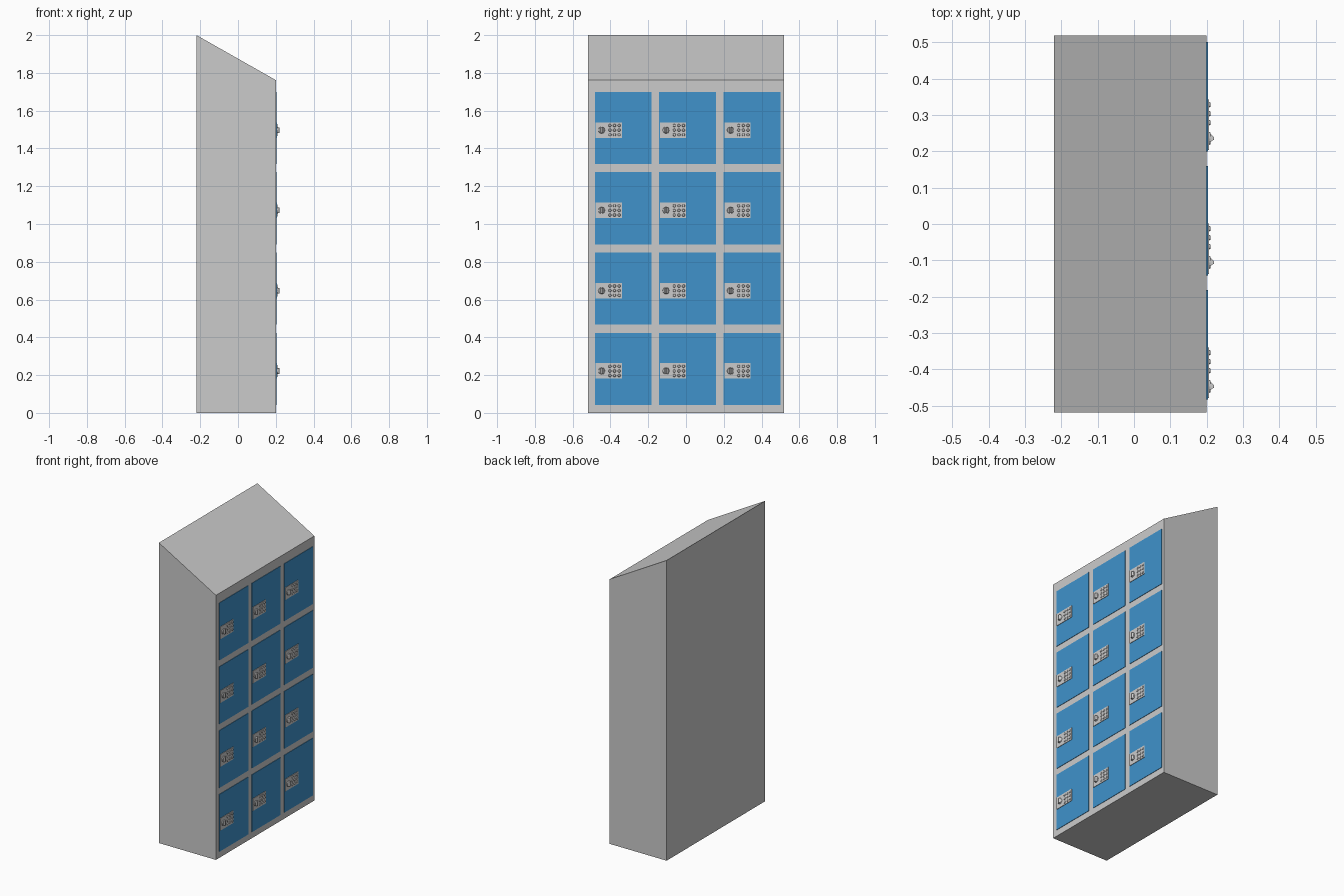
import bpy, bmesh, math
from mathutils import Matrix, Vector

if "Cube" in bpy.data.objects:
    bpy.data.objects.remove(bpy.data.objects["Cube"])

FRONT = 0.20          # x of the cabinet's door side
blue = bpy.data.materials.new("door_blue")
blue.diffuse_color = (0.05, 0.29, 0.60, 1)
blue.use_nodes = True
blue.node_tree.nodes["Principled BSDF"].inputs["Base Color"].default_value = blue.diffuse_color


def finish(name, bm, mat=None):
    bmesh.ops.recalc_face_normals(bm, faces=bm.faces)
    me = bpy.data.meshes.new(name)
    bm.to_mesh(me)
    bm.free()
    ob = bpy.data.objects.new(name, me)
    bpy.context.collection.objects.link(ob)
    if mat:
        me.materials.append(mat)
    return ob


def extrude(bm, points, vec):
    """Closed prism from a planar outline."""
    face = bm.faces.new([bm.verts.new(p) for p in points])
    new = bmesh.ops.extrude_face_region(bm, geom=[face], use_keep_orig=True)["geom"]
    for v in new:
        if isinstance(v, bmesh.types.BMVert):
            v.co += Vector(vec)


def box(bm, x0, x1, y0, y1, z0, z1):
    extrude(bm, [(x0, y0, z0), (x0, y1, z0), (x0, y1, z1), (x0, y0, z1)], (x1 - x0, 0, 0))


def disc(bm, x0, x1, y, z, r0, r1, n):
    """Tapered cylinder pointing along +x."""
    m = Matrix.Translation(((x0 + x1) / 2, y, z)) @ Matrix.Rotation(math.pi / 2, 4, 'Y')
    bmesh.ops.create_cone(bm, cap_ends=True, segments=n, radius1=r0, radius2=r1,
                          depth=x1 - x0, matrix=m)


# cabinet with sloping top
bm = bmesh.new()
profile = [(-0.22, 0), (FRONT, 0), (FRONT, 1.762), (-0.22, 2.0)]
extrude(bm, [(x, -0.518, z) for x, z in profile], (0, 1.036, 0))
finish("cabinet", bm)

for row in range(4):
    for col in range(3):
        tag = f"_{row + 1}_{col + 1}"
        y, z = -0.483 + 0.341 * col, 0.042 + 0.425 * row
        zc = z + 0.18

        # door panel
        bm = bmesh.new()
        box(bm, FRONT - 0.002, FRONT + 0.003, y, y + 0.301, z, z + 0.382)
        finish("door" + tag, bm, blue)

        # lock plate
        bm = bmesh.new()
        box(bm, FRONT, FRONT + 0.006, y + 0.005, y + 0.143, zc - 0.041, zc + 0.041)
        finish("lock_plate" + tag, bm)

        # keypad buttons
        bm = bmesh.new()
        for i in range(3):
            for j in range(-1, 2):
                disc(bm, FRONT + 0.005, FRONT + 0.010, y + 0.08 + 0.0245 * i,
                     zc + 0.0245 * j, 0.0085, 0.006, 12)
        finish("buttons" + tag, bm)

        # turning knob with a wedge grip
        bm = bmesh.new()
        yk = y + 0.036
        disc(bm, FRONT + 0.005, FRONT + 0.011, yk, zc, 0.018, 0.016, 16)
        grip = [(0.010, -0.009), (0.010, 0.014), (0.020, 0.004), (0.020, -0.003)]
        extrude(bm, [(FRONT + a, yk + b, zc - 0.015) for a, b in grip], (0, 0, 0.03))
        finish("knob" + tag, bm)
